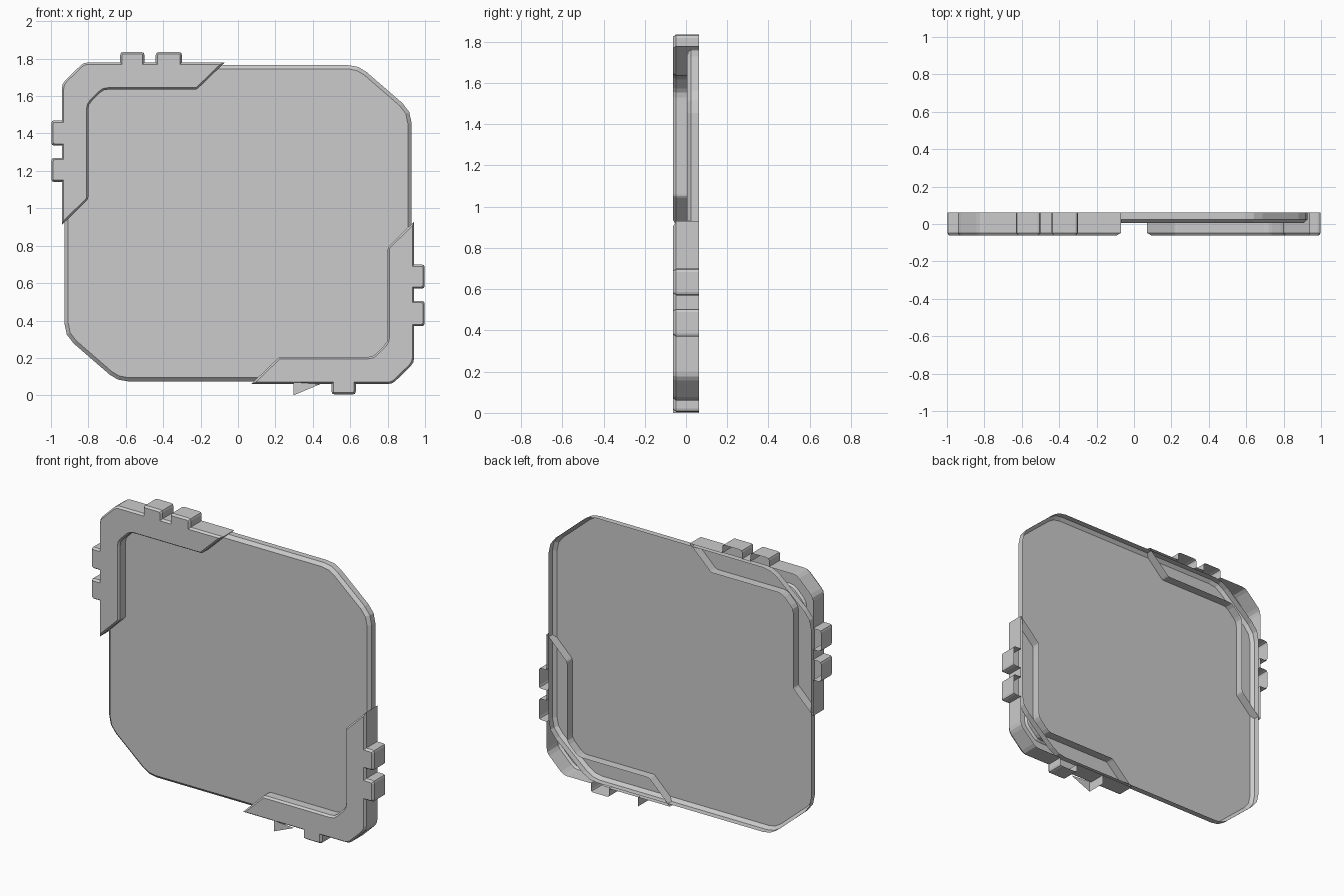
import bpy, bmesh
from mathutils import Vector

if "Cube" in bpy.data.objects:
    bpy.data.objects.remove(bpy.data.objects["Cube"])

BACK = 0.062
ZSUM = 1.84  # half-turn symmetry: (x, z) -> (-x, ZSUM - z)


def rounded(points):
    """Expand (x, z, r) corners into short two-segment curves."""
    out, n = [], len(points)
    for i, (x, z, r) in enumerate(points):
        p = Vector((x, z))
        if r == 0:
            out.append(p)
            continue
        a = p + (Vector(points[i - 1][:2]) - p).normalized() * r
        b = p + (Vector(points[(i + 1) % n][:2]) - p).normalized() * r
        out += [a, a * 0.25 + p * 0.5 + b * 0.25, b]
    return out


def inset(pts, d):
    """Mitred inward offset of a closed outline."""
    area = sum(pts[i - 1].cross(pts[i]) for i in range(len(pts)))
    s = 1 if area > 0 else -1
    out = []
    for i, p in enumerate(pts):
        e1 = (p - pts[i - 1]).normalized()
        e2 = (pts[(i + 1) % len(pts)] - p).normalized()
        n1, n2 = Vector((-e1.y, e1.x)) * s, Vector((-e2.y, e2.x)) * s
        out.append(p + (n1 + n2) * d / (1 + n1.dot(n2)))
    return out


def add_object(name, bm):
    me = bpy.data.meshes.new(name)
    bm.to_mesh(me)
    bm.free()
    ob = bpy.data.objects.new(name, me)
    bpy.context.collection.objects.link(ob)
    return ob


def shell(name, pts, front, depth, width):
    """Open-backed shell: front face, chamfered rim and side wall."""
    bm = bmesh.new()
    levels = [(pts, BACK), (pts, front + depth), (inset(pts, width), front)]
    rings = [[bm.verts.new((p.x, y, p.y)) for p in ring] for ring, y in levels]
    for lo, hi in zip(rings, rings[1:]):
        for i in range(len(pts)):
            bm.faces.new((lo[i - 1], lo[i], hi[i], hi[i - 1]))
    face = bm.faces.new(rings[-1])
    bmesh.ops.recalc_face_normals(bm, faces=bm.faces[:])
    face.normal_update()
    if face.normal.y > 0:
        bmesh.ops.reverse_faces(bm, faces=bm.faces[:])
    return add_object(name, bm)


def tab_top(x0, x1):
    return [(x0, 1.78, 0), (x0, 1.835, 0.016), (x1, 1.835, 0.016), (x1, 1.78, 0)]


def tab_left(z0, z1):
    return [(-0.942, z0, 0), (-0.998, z0, 0.016), (-0.998, z1, 0.016), (-0.942, z1, 0)]


def bracket_outline(inner_tab=True):
    pts = [(-0.07, 1.78, 0)]
    if inner_tab:
        pts += tab_top(-0.30, -0.44)
    pts += tab_top(-0.50, -0.63)
    pts += [(-0.825, 1.78, 0.025), (-0.942, 1.665, 0.025)]
    pts += tab_left(1.47, 1.335) + tab_left(1.27, 1.14)
    pts += [(-0.942, 0.91, 0), (-0.80, 1.05, 0.01), (-0.80, 1.555, 0.025),
            (-0.72, 1.635, 0.025), (-0.22, 1.635, 0.01)]
    return rounded(pts)


# main panel with cut, softened corners
corner = [(0.645, 1.765, 0.055), (0.928, 1.52, 0.065)]
half = corner + [(x, ZSUM - z, r) for x, z, r in reversed(corner)]
panel = half + [(-x, ZSUM - z, r) for x, z, r in half]
shell("panel", rounded(panel), 0.006, 0.018, 0.02)

# corner brackets, the lower one turned half round
shell("upper_bracket", bracket_outline(), -0.062, 0.014, 0.01)
lower = [Vector((-p.x, ZSUM - p.y)) for p in bracket_outline(False)]
shell("lower_bracket", lower, -0.062, 0.014, 0.01)

# broken tab under the lower bracket: front sliver and side fin
bm = bmesh.new()
a, b, c, d, e = [bm.verts.new(v) for v in (
    (0.297, -0.062, 0.07), (0.297, -0.062, 0.0), (0.44, -0.062, 0.06),
    (0.297, BACK, 0.0), (0.297, BACK, 0.06))]
bm.faces.new((a, b, c))
bm.faces.new((a, e, d, b))
add_object("broken_tab", bm)
